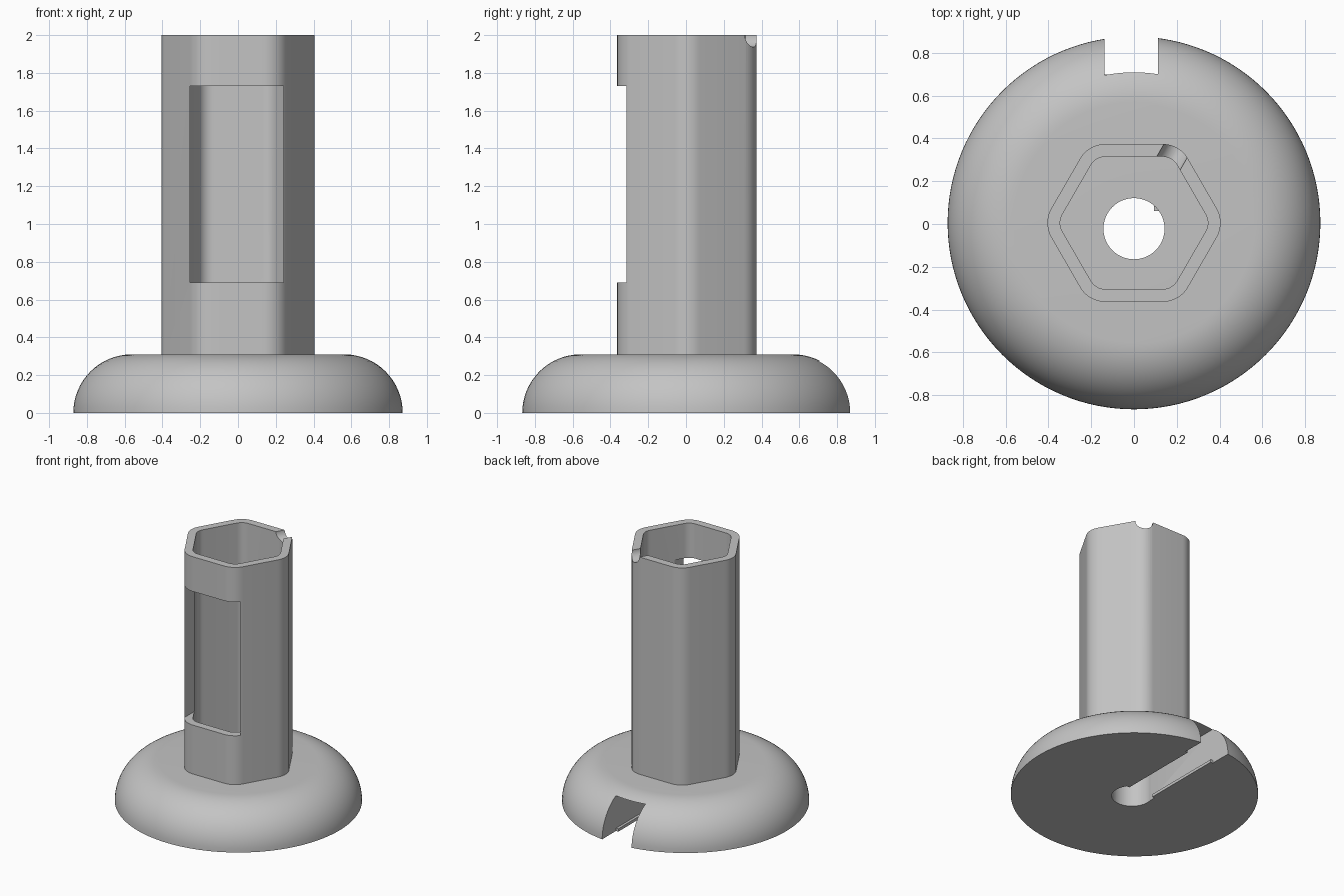
import bpy, bmesh, math
from mathutils import Matrix, Vector

if "Cube" in bpy.data.objects:
    bpy.data.objects.remove(bpy.data.objects["Cube"])

CY = 0.005                     # centre line of base and tube in y
BASE_R, BASE_H = 0.872, 0.31

grey = bpy.data.materials.new("light grey plastic")
grey.diffuse_color = (0.55, 0.55, 0.55, 1)
grey.use_nodes = True
grey.node_tree.nodes["Principled BSDF"].inputs["Base Color"].default_value = grey.diffuse_color


def make(name, bm):
    bmesh.ops.recalc_face_normals(bm, faces=bm.faces)
    me = bpy.data.meshes.new(name)
    bm.to_mesh(me)
    bm.free()
    me.materials.append(grey)
    ob = bpy.data.objects.new(name, me)
    bpy.context.collection.objects.link(ob)
    return ob


def prism(name, pts, z0, z1):
    """Extrude a closed outline straight up."""
    bm = bmesh.new()
    face = bm.faces.new([bm.verts.new((x, y, z0)) for x, y in pts])
    top = bmesh.ops.extrude_face_region(bm, geom=[face])["geom"]
    bmesh.ops.translate(bm, vec=(0, 0, z1 - z0),
                        verts=[v for v in top if isinstance(v, bmesh.types.BMVert)])
    return make(name, bm)


def box(name, x0, x1, y0, y1, z0, z1):
    return prism(name, [(x0, y0), (x1, y0), (x1, y1), (x0, y1)], z0, z1)


def rounded_hex(apothem, r, steps=10):
    """Hexagon with points on the x axis and rounded corners."""
    pts = []
    reach = (apothem - r) / math.cos(math.pi / 6)
    for i in range(6):
        a = i * math.pi / 3
        for k in range(steps + 1):
            b = a + math.pi / 3 * (k / steps - 0.5)
            pts.append((reach * math.cos(a) + r * math.cos(b),
                        CY + reach * math.sin(a) + r * math.sin(b)))
    return pts


def cut(ob, cutter):
    mod = ob.modifiers.new("cut", 'BOOLEAN')
    mod.operation, mod.solver, mod.object = 'DIFFERENCE', 'EXACT', cutter
    bpy.context.view_layer.objects.active = ob
    bpy.ops.object.modifier_apply(modifier=mod.name)
    bpy.data.objects.remove(cutter)


def smooth(ob):
    bpy.ops.object.select_all(action='DESELECT')
    ob.select_set(True)
    bpy.context.view_layer.objects.active = ob
    bpy.ops.object.shade_smooth_by_angle(angle=math.radians(25))


# Round base: quarter-round profile spun about the centre line
bm = bmesh.new()
prof = [(0, 0)]
for k in range(17):
    a = math.pi / 2 * k / 16
    prof.append((BASE_R - BASE_H + BASE_H * math.cos(a), BASE_H * math.sin(a)))
prof.append((0, BASE_H))
vs = [bm.verts.new((r, CY, z)) for r, z in prof]
edges = [bm.edges.new(p) for p in zip(vs, vs[1:])]
bmesh.ops.spin(bm, geom=vs + edges, cent=(0, CY, 0), axis=(0, 0, 1),
               angle=2 * math.pi, steps=128, use_duplicate=False)
bmesh.ops.remove_doubles(bm, verts=bm.verts, dist=1e-4)
base = make("base", bm)

# Cable hole through the base and channel out to the back
ring = [(0.143 * math.cos(i * math.pi / 32), -0.022 + 0.143 * math.sin(i * math.pi / 32))
        for i in range(64)]
cut(base, prism("hole_cutter", ring, -0.1, 0.5))
cut(base, box("channel_cutter", -0.138, 0.113, 0.0, 1.0, -0.1, 0.275))
smooth(base)

# Small lips that hold the cable in the channel
box("channel_lip_left", -0.14, -0.118, 0.06, 0.70, 0, 0.022)
box("channel_lip_right", 0.093, 0.115, 0.06, 0.70, 0, 0.022)

# Hollow hexagonal tube
tube = prism("tube", rounded_hex(0.369, 0.135), BASE_H, 2.0)
cut(tube, prism("bore_cutter", rounded_hex(0.31, 0.08), 0.2, 2.1))

# Window in the front wall
cut(tube, box("window_cutter", -0.255, 0.24, -0.6, 0.0, 0.69, 1.73))

# Half-round notch in the top rim at the back right corner
d = Vector((0.5, math.sqrt(0.75), 0))
bm = bmesh.new()
bmesh.ops.create_cone(bm, cap_ends=True, segments=48, radius1=0.063, radius2=0.063, depth=0.4,
                      matrix=Matrix.Translation(Vector((0, CY, 2.0)) + d * 0.4)
                      @ d.to_track_quat('Z', 'Y').to_matrix().to_4x4())
cut(tube, make("notch_cutter", bm))
smooth(tube)
